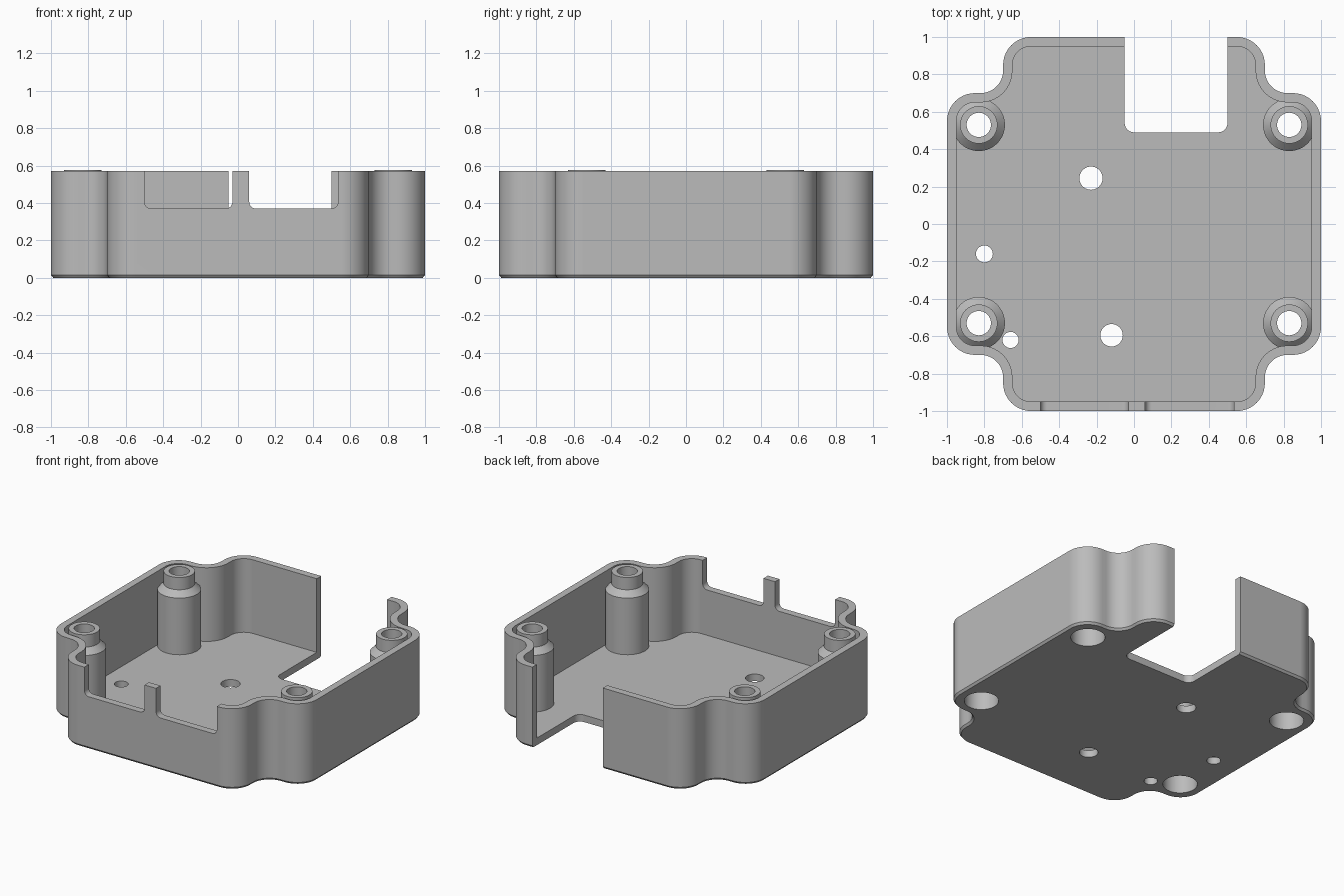
import bpy
import bmesh
from math import cos, sin, pi, radians

cube = bpy.data.objects.get("Cube")
if cube:
    bpy.data.objects.remove(cube, do_unlink=True)

WALL_TOP = 0.57
FLOOR_TOP = 0.05
WALL = 0.05
SCREW_X, SCREW_Y = 0.83, 0.53

grey = bpy.data.materials.new("plain grey")
grey.use_nodes = True
grey.diffuse_color = (0.5, 0.5, 0.5, 1)
grey.node_tree.nodes["Principled BSDF"].inputs["Base Color"].default_value = (0.5, 0.5, 0.5, 1)


def arc(cx, cy, r, start, end, steps=10):
    angles = [radians(start + (end - start) * i / steps) for i in range(steps + 1)]
    return [(cx + r * cos(a), cy + r * sin(a)) for a in angles]


def case_outline(inset):
    """Rounded square with a smooth scoop at each corner."""
    corner = (arc(0.85, 0.55, 0.15 - inset, 0, 90)
              + arc(0.82, 0.82, 0.12 + inset, 270, 180)
              + arc(0.55, 0.85, 0.15 - inset, 0, 90))
    points = []
    for _ in range(4):
        points += corner
        corner = [(-y, x) for x, y in corner]
    return points


def circle(cx, cy, r, steps=48):
    return arc(cx, cy, r, 0, 360, steps)[:-1]


def loft(name, rings):
    """Solid through a list of 3D rings, capped at both ends."""
    bm = bmesh.new()
    loops = [[bm.verts.new(p) for p in ring] for ring in rings]
    for a, b in zip(loops, loops[1:]):
        for i in range(len(a)):
            j = (i + 1) % len(a)
            bm.faces.new((a[i], a[j], b[j], b[i]))
    bm.faces.new(loops[0][::-1])
    bm.faces.new(loops[-1])
    bmesh.ops.recalc_face_normals(bm, faces=bm.faces)
    mesh = bpy.data.meshes.new(name)
    bm.to_mesh(mesh)
    bm.free()
    mesh.materials.append(grey)
    obj = bpy.data.objects.new(name, mesh)
    bpy.context.collection.objects.link(obj)
    return obj


def at(points, z):
    return [(x, y, z) for x, y in points]


def turned(name, x, y, profile):
    return loft(name, [at(circle(x, y, r), z) for r, z in profile])


def combine(target, tool, operation):
    mod = target.modifiers.new(tool.name, 'BOOLEAN')
    mod.operation = operation
    mod.solver = 'EXACT'
    mod.object = tool
    bpy.context.view_layer.objects.active = target
    bpy.ops.object.modifier_apply(modifier=mod.name)
    bpy.data.objects.remove(tool, do_unlink=True)


# Open tray with a small chamfer under its edge
case = loft("case", [
    at(case_outline(0.012), 0),
    at(case_outline(0), 0.015),
    at(case_outline(0), WALL_TOP),
    at(case_outline(WALL), WALL_TOP),
    at(case_outline(WALL), FLOOR_TOP),
])

# Screw posts: stepped neck, through hole, wide bore from below
corners = [(sx * SCREW_X, sy * SCREW_Y) for sx in (-1, 1) for sy in (-1, 1)]
for x, y in corners:
    combine(case, turned("screw_post", x, y,
                         [(0.14, 0.025), (0.14, 0.45), (0.10, 0.49), (0.10, 0.577)]), 'UNION')
for x, y in corners:
    combine(case, turned("screw_bore", x, y,
                         [(0.11, -0.1), (0.11, 0.42), (0.065, 0.42), (0.065, 0.7)]), 'DIFFERENCE')

# Floor holes
for x, y, r in ((-0.23, 0.245, 0.062), (-0.8, -0.16, 0.045),
                (-0.12, -0.595, 0.06), (-0.66, -0.62, 0.043)):
    combine(case, turned("floor_hole", x, y, [(r, -0.1), (r, 0.2)]), 'DIFFERENCE')


def slot_profile(left, right, bottom, top, r):
    """U-shaped opening with rounded lower corners."""
    return (arc(left + r, bottom + r, r, 180, 270, 6)
            + arc(right - r, bottom + r, r, 270, 360, 6)
            + [(right, top), (left, top)])


# Two connector openings in the front wall
for left, right in ((-0.5, -0.03), (0.06, 0.535)):
    profile = slot_profile(left, right, 0.37, 0.8, 0.035)
    combine(case, loft("front_slot", [[(x, y, z) for x, z in profile]
                                      for y in (-1.1, -0.9)]), 'DIFFERENCE')

# Large notch through the back wall and floor
notch = slot_profile(-0.05, 0.5, 0.49, 1.2, 0.05)
combine(case, loft("back_notch", [at(notch, -0.1), at(notch, 0.8)]), 'DIFFERENCE')

# Smooth curves, crisp edges
bpy.ops.object.select_all(action='DESELECT')
case.select_set(True)
bpy.context.view_layer.objects.active = case
bpy.ops.object.shade_smooth_by_angle(angle=radians(30))
weighted = case.modifiers.new("even_shading", 'WEIGHTED_NORMAL')
weighted.keep_sharp = True
